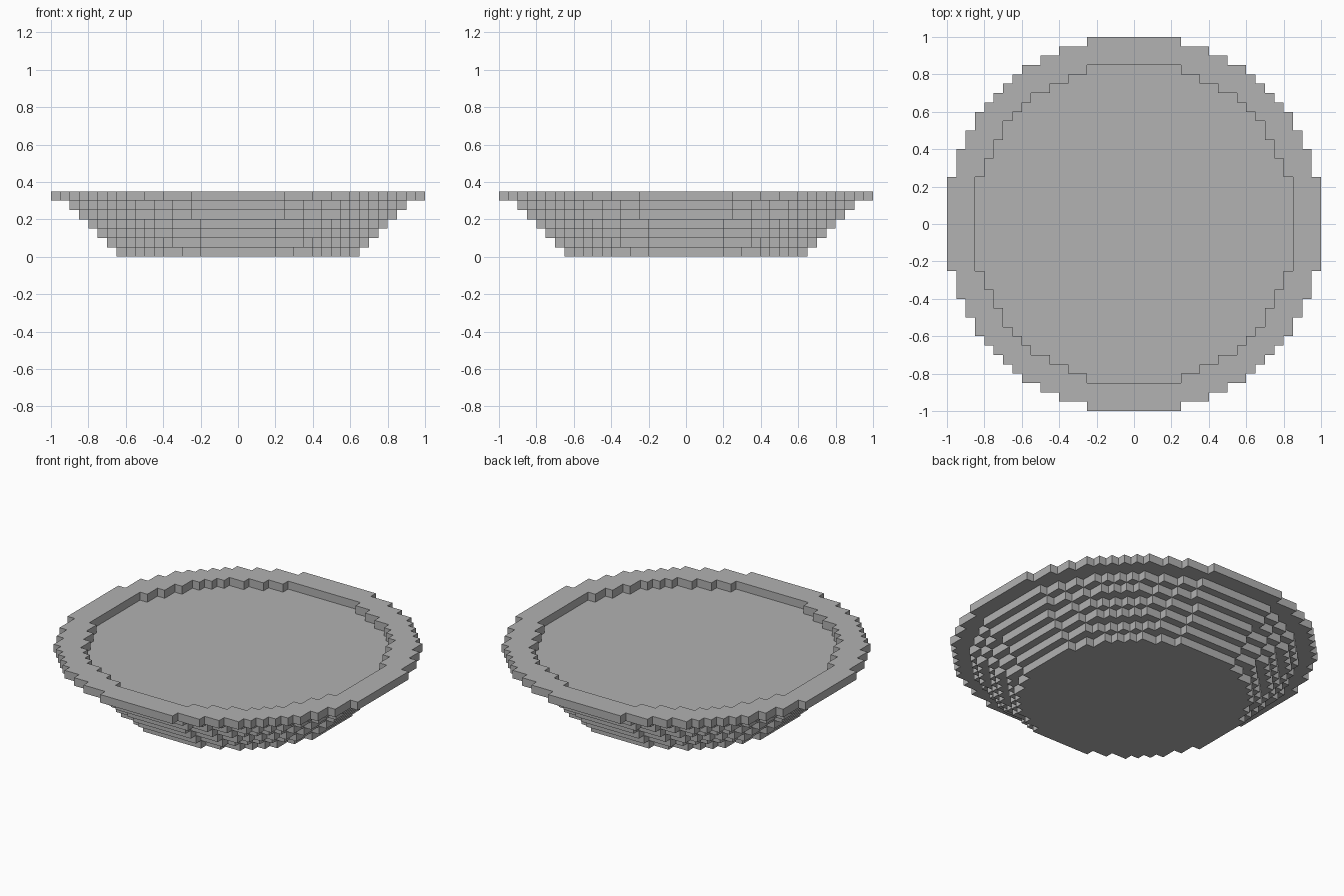
import bpy
import bmesh

CELL = 0.05
LAYER_RADII = [13, 14, 15, 16, 17, 18, 20]   # cells, from foot to rim
HOLLOW_RADIUS = 17

cube = bpy.data.objects.get("Cube")
if cube:
    bpy.data.objects.remove(cube, do_unlink=True)


def disc(radius):
    """Grid cells whose centres lie inside a circle."""
    limit = (radius + 0.12) ** 2
    span = range(-radius, radius)
    return {(x, y) for x in span for y in span
            if (x + 0.5) ** 2 + (y + 0.5) ** 2 <= limit}


def cell_face(cell, axis, side):
    """Corners of one side of a cell, wound outwards."""
    u, v = (axis + 1) % 3, (axis + 2) % 3
    corners = []
    for du, dv in ((0, 0), (1, 0), (1, 1), (0, 1)):
        p = list(cell)
        p[axis] += side
        p[u] += du
        p[v] += dv
        corners.append(tuple(p))
    return corners if side else corners[::-1]


def block_shell(name, cells, material):
    """Outer skin of a set of cells, with flat areas merged."""
    bm = bmesh.new()
    verts = {}
    for cell in sorted(cells):
        for axis in range(3):
            for side in (0, 1):
                neighbour = list(cell)
                neighbour[axis] += 2 * side - 1
                if tuple(neighbour) in cells:
                    continue
                loop = []
                for p in cell_face(cell, axis, side):
                    if p not in verts:
                        verts[p] = bm.verts.new([c * CELL for c in p])
                    loop.append(verts[p])
                bm.faces.new(loop)
    bm.normal_update()
    bmesh.ops.dissolve_limit(bm, angle_limit=0.01, verts=bm.verts, edges=bm.edges)
    mesh = bpy.data.meshes.new(name)
    bm.to_mesh(mesh)
    bm.free()
    mesh.materials.append(material)
    obj = bpy.data.objects.new(name, mesh)
    bpy.context.collection.objects.link(obj)
    return obj


# Plain grey material
grey = bpy.data.materials.new("plain_grey")
grey.use_nodes = True
colour = (0.445, 0.445, 0.445, 1.0)
grey.diffuse_color = colour
grey.node_tree.nodes["Principled BSDF"].inputs["Base Color"].default_value = colour

# Stepped bowl: widening discs, with a shallow hollow in the rim layer
cells = set()
for level, radius in enumerate(LAYER_RADII):
    cells |= {(x, y, level) for x, y in disc(radius)}
rim_level = len(LAYER_RADII) - 1
cells -= {(x, y, rim_level) for x, y in disc(HOLLOW_RADIUS)}
block_shell("stepped_bowl", cells, grey)
